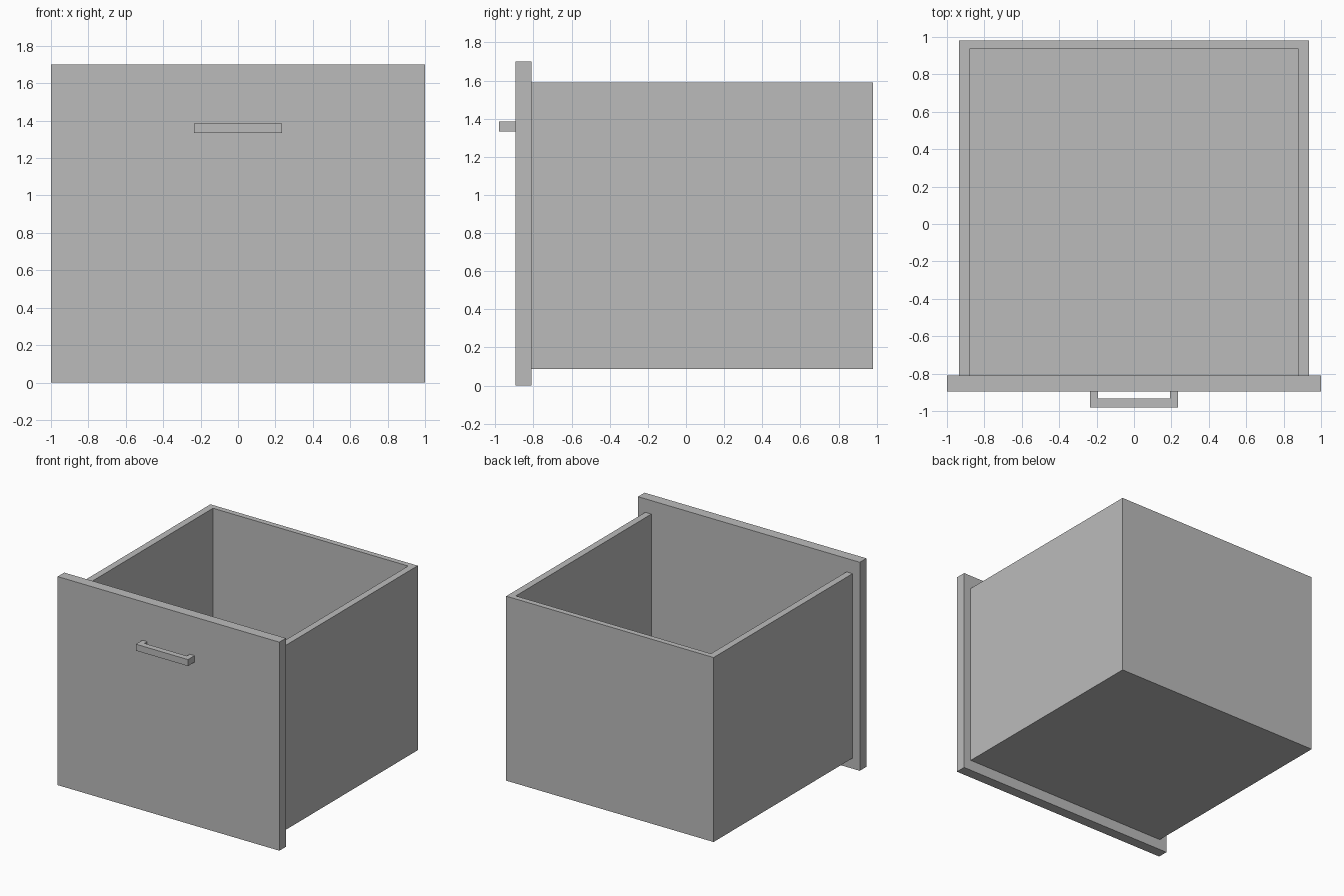
import bpy
import bmesh

cube = bpy.data.objects.get("Cube")
if cube:
    bpy.data.objects.remove(cube, do_unlink=True)

grey = bpy.data.materials.new("plain_grey")
grey.use_nodes = True
grey.diffuse_color = (0.5, 0.5, 0.5, 1)
grey.node_tree.nodes["Principled BSDF"].inputs["Base Color"].default_value = (0.5, 0.5, 0.5, 1)


def prism(name, outline, z0, z1):
    """Extrude a plan outline from z0 up to z1."""
    bm = bmesh.new()
    base = bm.faces.new([bm.verts.new((x, y, z0)) for x, y in outline])
    top = bmesh.ops.extrude_face_region(bm, geom=[base])["geom"]
    moved = [v for v in top if isinstance(v, bmesh.types.BMVert)]
    bmesh.ops.translate(bm, verts=moved, vec=(0, 0, z1 - z0))
    bmesh.ops.recalc_face_normals(bm, faces=bm.faces)
    mesh = bpy.data.meshes.new(name)
    bm.to_mesh(mesh)
    bm.free()
    mesh.materials.append(grey)
    obj = bpy.data.objects.new(name, mesh)
    bpy.context.collection.objects.link(obj)
    return obj


def slab(half_x, y0, y1):
    return [(-half_x, y0), (half_x, y0), (half_x, y1), (-half_x, y1)]


def u_shape(half_out, half_in, y_open, y_in, y_out):
    """Three-sided plan outline, open at y_open."""
    return [(-half_out, y_open), (-half_out, y_out), (half_out, y_out), (half_out, y_open),
            (half_in, y_open), (half_in, y_in), (-half_in, y_in), (-half_in, y_open)]


panel_front, panel_back = -0.895, -0.81
body_bottom, body_top = 0.086, 1.59
wall_in, wall_out = 0.88, 0.935
back_in, back_out = 0.935, 0.98

# Front panel, wider and taller than the box behind it
prism("front_panel", slab(1.0, panel_front, panel_back), 0, 1.7)

# Side and back walls in one piece, with the floor between them
prism("drawer_walls", u_shape(wall_out, wall_in, panel_back, back_in, back_out),
      body_bottom, body_top)
prism("drawer_floor", slab(wall_in, panel_back, back_in), body_bottom, body_bottom + 0.05)

# Bracket handle
prism("handle", u_shape(0.235, 0.192, panel_front, -0.932, -0.98), 1.333, 1.386)
